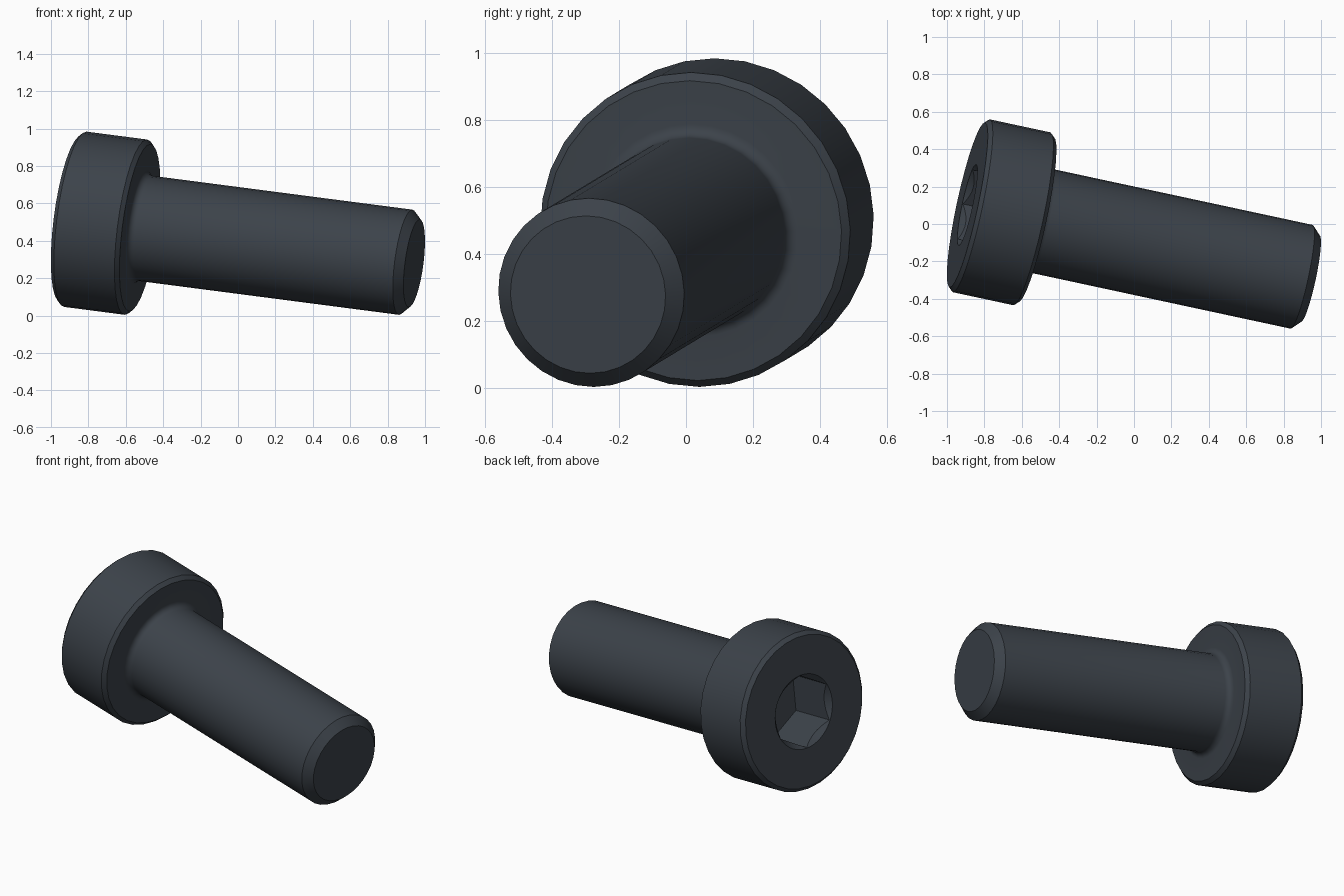
import bpy, bmesh, math
from mathutils import Matrix, Vector

cube = bpy.data.objects.get("Cube")
if cube:
    bpy.data.objects.remove(cube)

# Proportions
HEAD_R, HEAD_H, HEAD_BEVEL = 0.4725, 0.378, 0.022
SHANK_R, LENGTH, TIP_CHAMFER = 0.2835, 1.89, 0.047
FILLET = 0.036
HEX_R, SOCKET_DEPTH, SINK_R = 0.218, 0.285, 0.221

steel = bpy.data.materials.new("dark blue grey steel")
steel.use_nodes = True
colour = (0.045, 0.055, 0.068, 1)
steel.diffuse_color = colour
steel.node_tree.nodes["Principled BSDF"].inputs["Base Color"].default_value = colour


def lathe(name, profile, sides):
    """Turn (radius, height) points about z, closing both ends with flat caps."""
    bm = bmesh.new()
    rings = []
    for r, z in profile:
        angles = [2 * math.pi * i / sides for i in range(sides)]
        rings.append([bm.verts.new((r * math.cos(a), r * math.sin(a), z)) for a in angles])
    for lower, upper in zip(rings, rings[1:]):
        for i in range(sides):
            j = (i + 1) % sides
            bm.faces.new((lower[i], lower[j], upper[j], upper[i]))
    bm.faces.new(rings[0])
    bm.faces.new(rings[-1])
    bmesh.ops.recalc_face_normals(bm, faces=bm.faces)
    mesh = bpy.data.meshes.new(name)
    bm.to_mesh(mesh)
    bm.free()
    mesh.materials.append(steel)
    obj = bpy.data.objects.new(name, mesh)
    bpy.context.collection.objects.link(obj)
    return obj


# Head, under-head fillet, shank and chamfered tip in one turned profile
profile = [
    (HEAD_R - HEAD_BEVEL, 0),
    (HEAD_R, HEAD_BEVEL),
    (HEAD_R, HEAD_H - HEAD_BEVEL),
    (HEAD_R - HEAD_BEVEL, HEAD_H),
]
for i in range(6):
    t = math.pi / 2 * i / 5
    profile.append((SHANK_R + FILLET * (1 - math.sin(t)),
                    HEAD_H + FILLET * (1 - math.cos(t))))
profile += [(SHANK_R, LENGTH - TIP_CHAMFER), (SHANK_R - TIP_CHAMFER, LENGTH)]
bolt = lathe("socket_head_bolt", profile, 32)

# Hexagonal socket and its conical countersink
hex_cutter = lathe("hex_socket_cutter", [(HEX_R, -0.1), (HEX_R, SOCKET_DEPTH)], 6)
sink_cutter = lathe("countersink_cutter", [(SINK_R + 0.05, -0.05), (SINK_R - 0.06, 0.06)], 48)

bpy.ops.object.select_all(action="DESELECT")
bpy.context.view_layer.objects.active = bolt
bolt.select_set(True)
for cutter in (hex_cutter, sink_cutter):
    cutter.hide_render = True
    mod = bolt.modifiers.new(cutter.name, "BOOLEAN")
    mod.operation = "DIFFERENCE"
    mod.solver = "EXACT"
    mod.object = cutter
    bpy.ops.object.modifier_apply(modifier=mod.name)
    bpy.data.objects.remove(cutter)
bpy.ops.object.shade_smooth_by_angle(angle=math.radians(28))

# Tilt the bolt: its axis runs from the head towards the lower front right
axis = Vector((1, -0.215, -0.13)).normalized()
up = Vector((0, 0, 1))
up = (up - axis * up.dot(axis)).normalized()
side = axis.cross(up)
turn = Matrix((up, side, axis)).transposed().to_4x4()
bolt.matrix_world = Matrix.Translation((-0.891, 0.102, 0.518)) @ turn
